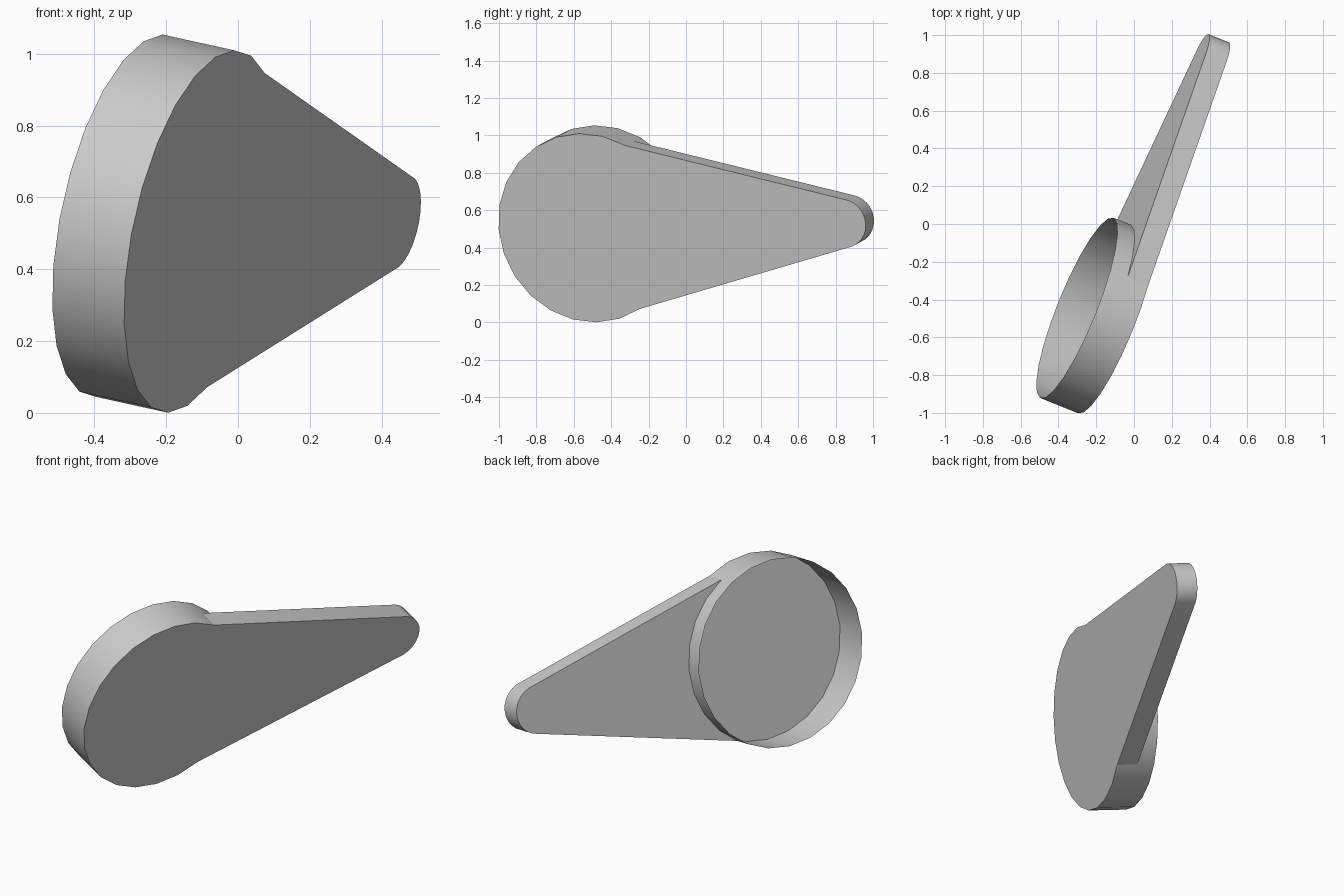
import bpy, bmesh
from math import sin, cos, radians
from mathutils import Matrix, Vector

if "Cube" in bpy.data.objects:
    bpy.data.objects.remove(bpy.data.objects["Cube"])

# Tilted frame: u runs along the arm, v across it, n out of the disc face
u = Vector((0.378, 0.926, 0.016)).normalized()
n = Vector((0.909, -0.37, -0.2))
n = (n - u * n.dot(u)).normalized()
v = n.cross(u)
frame = Matrix((u, v, n)).transposed().to_4x4()
frame.translation = (-0.1025, -0.525, 0.505)

R, SIDES = 0.515, 24
CUP_DEPTH, ARM_DEPTH = 0.22, 0.12


def arc(radius, start, end, steps, cx=0.0):
    angles = [radians(start + (end - start) * i / steps) for i in range(steps + 1)]
    return [(cx + radius * cos(a), radius * sin(a)) for a in angles]


def prism(name, outline, depth, back=True, open_sides=0):
    """Front face at n = 0, walls going back; the last open_sides walls are left out."""
    bm = bmesh.new()
    front = [bm.verts.new((x, y, 0)) for x, y in outline]
    rear = [bm.verts.new((x, y, -depth)) for x, y in outline]
    bm.faces.new(front)
    if back:
        bm.faces.new(rear[::-1])
    count = len(outline)
    for i in range(count - open_sides):
        j = (i + 1) % count
        bm.faces.new((front[i], rear[i], rear[j], front[j]))
    bm.transform(frame)
    mesh = bpy.data.meshes.new(name)
    bm.to_mesh(mesh)
    bm.free()
    obj = bpy.data.objects.new(name, mesh)
    bpy.context.collection.objects.link(obj)
    bpy.ops.object.select_all(action='DESELECT')
    obj.select_set(True)
    bpy.context.view_layer.objects.active = obj
    bpy.ops.object.shade_smooth_by_angle(angle=radians(30))
    return obj


# Round shallow cup, open at the back
prism("round_cup", arc(R, 0, 345, SIDES - 1), CUP_DEPTH, back=False)

# Tapered arm: rounded tip, inner end follows the cup wall and stays open
tip = arc(0.133, -70, 70, 10, cx=1.472)
root = arc(R, 60, -60, 8)
prism("tapered_arm", [root[-1]] + tip + root[:-1], ARM_DEPTH, open_sides=8)
